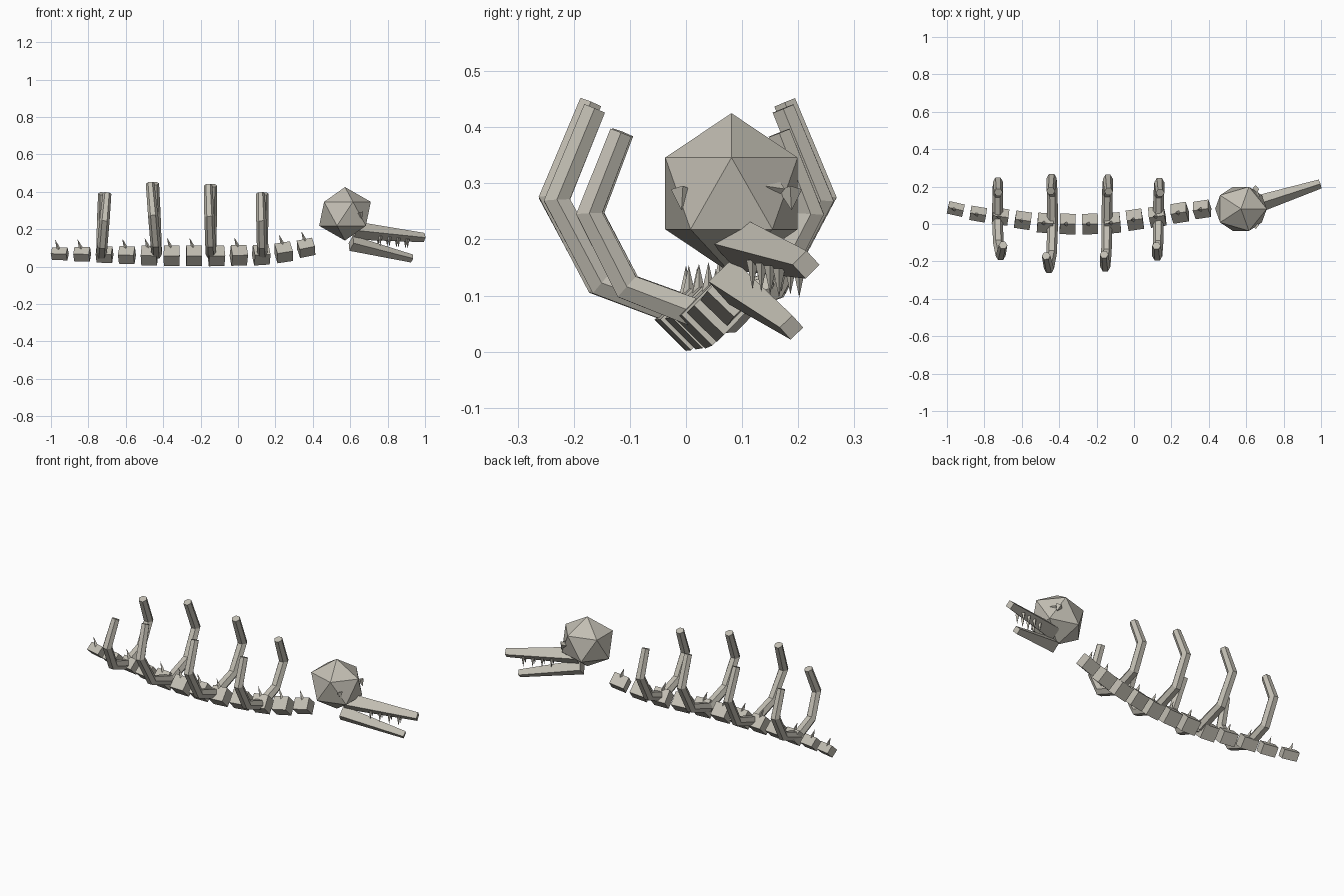
import bpy
import bmesh
import math
from mathutils import Vector

cube = bpy.data.objects.get("Cube")
if cube:
    bpy.data.objects.remove(cube, do_unlink=True)

bone = bpy.data.materials.new("pale bone")
bone.use_nodes = True
BONE_COLOUR = (0.54, 0.515, 0.45, 1)
bone.diffuse_color = BONE_COLOUR
bone.node_tree.nodes["Principled BSDF"].inputs["Base Color"].default_value = BONE_COLOUR

X_AXIS, Z_AXIS = (1, 0, 0), (0, 0, 1)


def add_object(name, bm):
    bmesh.ops.remove_doubles(bm, verts=bm.verts, dist=0.0002)
    bmesh.ops.recalc_face_normals(bm, faces=bm.faces)
    mesh = bpy.data.meshes.new(name)
    bm.to_mesh(mesh)
    bm.free()
    mesh.materials.append(bone)
    obj = bpy.data.objects.new(name, mesh)
    bpy.context.collection.objects.link(obj)
    return obj


def loft(name, points, radii, sides=4, ref=Z_AXIS):
    """Faceted bone through the points; the first corner points along ref."""
    pts = [Vector(p) for p in points]
    bm = bmesh.new()
    rings = []
    for i, p in enumerate(pts):
        before = (p - pts[i - 1]).normalized() if i else Vector()
        after = (pts[i + 1] - p).normalized() if i < len(pts) - 1 else Vector()
        t = (before + after).normalized()
        u = Vector(ref)
        u = (u - t * u.dot(t)).normalized()
        v = t.cross(u)
        angles = [math.tau * k / sides for k in range(sides)]
        rings.append([bm.verts.new(p + (u * math.cos(a) + v * math.sin(a)) * radii[i])
                      for a in angles])
    for low, high in zip(rings, rings[1:]):
        for k in range(sides):
            n = (k + 1) % sides
            bm.faces.new((low[k], low[n], high[n], high[k]))
    bm.faces.new(rings[0])
    if radii[-1] > 0.001:
        bm.faces.new(rings[-1])
    return add_object(name, bm)


# Spine: diamond-turned blocks along a gentle curve, each with a leaning spike
spine_y = [0.08, 0.053, 0.04, 0.02, 0.005, 0, 0, 0.005, 0.023, 0.04, 0.06, 0.078]
spine_z = [0.068, 0.066, 0.064, 0.061, 0.058, 0.057, 0.057, 0.057, 0.06, 0.063, 0.076, 0.1]
spine_r = [0.034, 0.039, 0.044, 0.047, 0.053, 0.055, 0.055, 0.055, 0.055, 0.055, 0.053, 0.047]
spine = [Vector((-0.953 + 0.1197 * i, y, z))
         for i, (y, z) in enumerate(zip(spine_y, spine_z))]
for i, (c, r) in enumerate(zip(spine, spine_r)):
    t = (spine[min(i + 1, 11)] - spine[max(i - 1, 0)]).normalized()
    loft(f"vertebra_{i + 1}", [c - t * 0.042, c + t * 0.042], [r, r])
    top = c + Vector((-0.005, 0, r - 0.012))
    loft(f"spine_spike_{i + 1}", [top, top + Vector((-0.02, 0, 0.054))], [0.012, 0], 4, X_AXIS)

# Ribs: base x, centre y, spread, height factor, lean of the right and left tips
ribs = [(-0.73, 0.028, 0.84, 0.9, 0.03, 0.005), (-0.435, 0.003, 1.03, 1.05, -0.035, -0.01),
        (-0.145, 0.005, 1.0, 1.02, -0.015, 0.01), (0.13, 0.025, 0.84, 0.9, -0.01, 0.01)]
rib_profile = [(0, 0), (0.155, 0.055), (0.235, 0.2), (0.168, 0.36)]
for i, (x, cy, wide, tall, lean_right, lean_left) in enumerate(ribs):
    for side, sign, lean in (("right", -1, lean_right), ("left", 1, lean_left)):
        path = [(x + lean * h / 0.36, cy + sign * w * wide, 0.066 + h * tall)
                for w, h in rib_profile]
        loft(f"{side}_rib_{i + 1}", path, [0.029, 0.028, 0.027, 0.023], 6, X_AXIS)

# Skull
bm = bmesh.new()
bmesh.ops.create_icosphere(bm, subdivisions=1, radius=0.143)
skull = add_object("skull", bm)
skull.location = (0.572, 0.081, 0.282)
skull.scale = (1.08, 0.97, 1)

# Eyes: a drooping spike and a small brow nub on each cheek
for side, sign in (("right", -1), ("left", 1)):
    def cheek(x, y, z):
        return (x, 0.09 + sign * (0.09 - y), z)
    loft(f"{side}_eye", [cheek(0.65, -0.006, 0.288), cheek(0.664, -0.008, 0.252)],
         [0.021, 0], 4, X_AXIS)
    loft(f"{side}_brow", [cheek(0.65, 0.016, 0.29), cheek(0.675, 0.038, 0.295)],
         [0.016, 0], 4)

# Jaws
jaw_start, jaw_end = Vector((0.62, 0.093, 0.193)), Vector((0.995, 0.214, 0.155))
loft("upper_jaw", [jaw_start, jaw_end], [0.049, 0.025])
loft("lower_jaw", [(0.605, 0.08, 0.125), (0.93, 0.188, 0.043)], [0.042, 0.022])

# Two rows of teeth under the upper jaw
across = Vector((-0.3, 0.95, 0))
for i in range(4):
    f = 0.36 + 0.13 * i
    for side, sign in (("right", -1), ("left", 1)):
        root = jaw_start.lerp(jaw_end, f) + across * 0.019 * sign - Vector((0, 0, 0.016))
        loft(f"{side}_tooth_{i + 1}", [root, root - Vector((0, 0, 0.052))],
             [0.011, 0], 4, X_AXIS)
